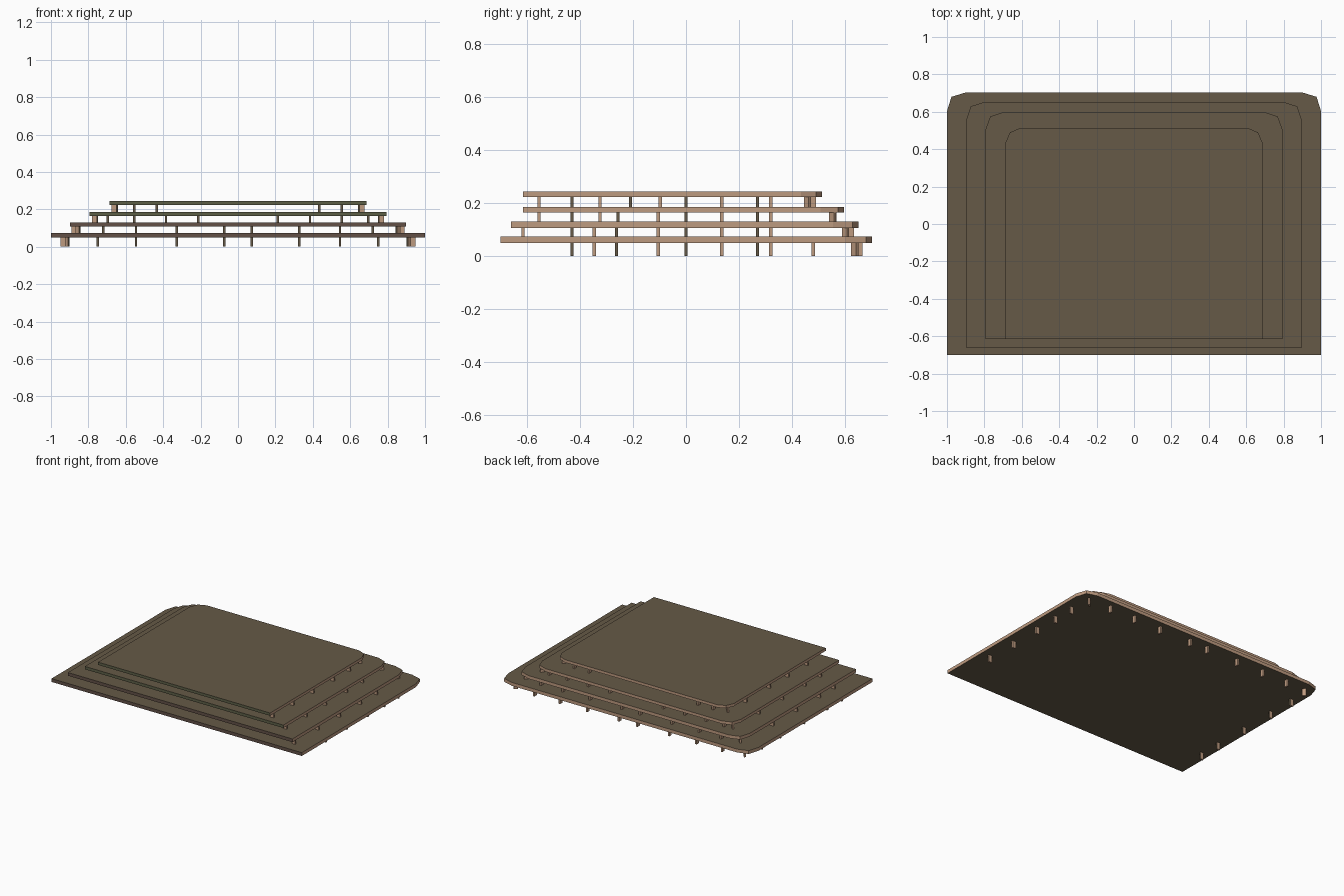
import bpy, bmesh, math
from mathutils import Vector, Matrix

if "Cube" in bpy.data.objects:
    bpy.data.objects.remove(bpy.data.objects["Cube"])


def material(name, rgb):
    m = bpy.data.materials.new(name)
    m.diffuse_color = (*rgb, 1)
    m.use_nodes = True
    m.node_tree.nodes["Principled BSDF"].inputs["Base Color"].default_value = m.diffuse_color
    return m


DECK = material("dark_brown_deck", (0.133, 0.102, 0.063))
TAN = material("tan_wood_edge", (0.515, 0.328, 0.216))
BROWN = material("brown_front_edge", (0.122, 0.080, 0.061))
OLIVE = material("olive_front_edge", (0.107, 0.112, 0.061))


def finish(name, bm, mats, rule):
    """Colour the faces by rule and make an object."""
    bmesh.ops.recalc_face_normals(bm, faces=bm.faces)
    for f in bm.faces:
        f.normal_update()
        f.material_index = rule(f)
    me = bpy.data.meshes.new(name)
    bm.to_mesh(me)
    bm.free()
    for m in mats:
        me.materials.append(m)
    ob = bpy.data.objects.new(name, me)
    bpy.context.collection.objects.link(ob)


def slab(name, w, front, back, cut, z0, z1, front_mat):
    """Flat platform with clipped rear corners."""
    half = [(w, front), (w, back - cut), (w - 0.024, back - 0.023), (w - cut, back)]
    outline = half + [(-x, y) for x, y in reversed(half)]
    bm = bmesh.new()
    face = bm.faces.new([bm.verts.new((x, y, z0)) for x, y in outline])
    ext = bmesh.ops.extrude_face_region(bm, geom=[face], use_keep_orig=True)
    for v in ext["geom"]:
        if isinstance(v, bmesh.types.BMVert):
            v.co.z = z1

    def rule(f):
        if abs(f.normal.z) > 0.5:
            return 0
        return 2 if f.normal.y < -0.9 else 1
    finish(name, bm, [DECK, TAN, front_mat], rule)


def legs(name, spots, z0, z1):
    """Thin upright plates; each spot is (x, y, outward angle), inner face dark."""
    bm = bmesh.new()
    inner = []
    for x, y, angle in spots:
        mat = (Matrix.Translation((x, y, (z0 + z1) / 2)) @ Matrix.Rotation(angle, 4, "Z")
               @ Matrix.Diagonal((0.026, 0.012, z1 - z0, 1)))
        bmesh.ops.create_cube(bm, size=1, matrix=mat)
        out = Vector((math.cos(angle), math.sin(angle), 0))
        inner += [out] * 6
    bm.faces.ensure_lookup_table()
    finish(name, bm, [TAN, DECK],
           lambda f: 1 if f.normal.dot(inner[f.index]) < -0.9 else 0)


# tiers: half width, front, back, corner cut, slab bottom, slab top, front colour,
# side leg x, back leg y, corner leg (x, y), right leg ys, left leg ys, back leg xs
TIERS = [
    (1.0, -0.70, 0.703, 0.10, 0.050, 0.074, BROWN, 0.936, 0.653, (0.915, 0.637),
     [-0.346, -0.105, 0.135, 0.32, 0.48], [-0.43, -0.262, 0, 0.27, 0.48],
     [0.75, 0.545, 0.327, 0.073]),
    (0.897, -0.66, 0.652, 0.097, 0.107, 0.130, BROWN, 0.878, 0.622, (0.855, 0.602),
     [-0.615, -0.346, -0.105, 0.135, 0.32], [-0.43, -0.262, 0, 0.27],
     [0.72, 0.545, 0.327, 0.073]),
    (0.793, -0.615, 0.597, 0.09, 0.164, 0.185, OLIVE, 0.767, 0.556, (0.762, 0.553),
     [-0.555, -0.325, -0.105, 0.135, 0.32], [-0.43, -0.257, 0, 0.27],
     [0.697, 0.555, 0.385, 0.213]),
    (0.687, -0.615, 0.513, 0.078, 0.224, 0.244, OLIVE, 0.662, 0.478, (0.655, 0.458),
     [-0.555, -0.325, -0.097, 0.135, 0.32], [-0.43, -0.21, 0, 0.27],
     [0.555, 0.435]),
]

floor = 0.0
for i, (w, fr, bk, cut, z0, z1, fm, sx, by, (cx, cy), ry, ly, bx) in enumerate(TIERS, 1):
    slab(f"platform_tier_{i}", w, fr, bk, cut, z0, z1, fm)
    spots = [(sx, y, 0) for y in ry] + [(-sx, y, math.pi) for y in ly]
    spots += [(s * x, by, math.pi / 2) for x in bx for s in (-1, 1)]
    spots += [(cx, cy, math.pi / 4), (-cx, cy, 3 * math.pi / 4)]
    legs(f"support_posts_tier_{i}", spots, floor, z0)
    floor = z1
